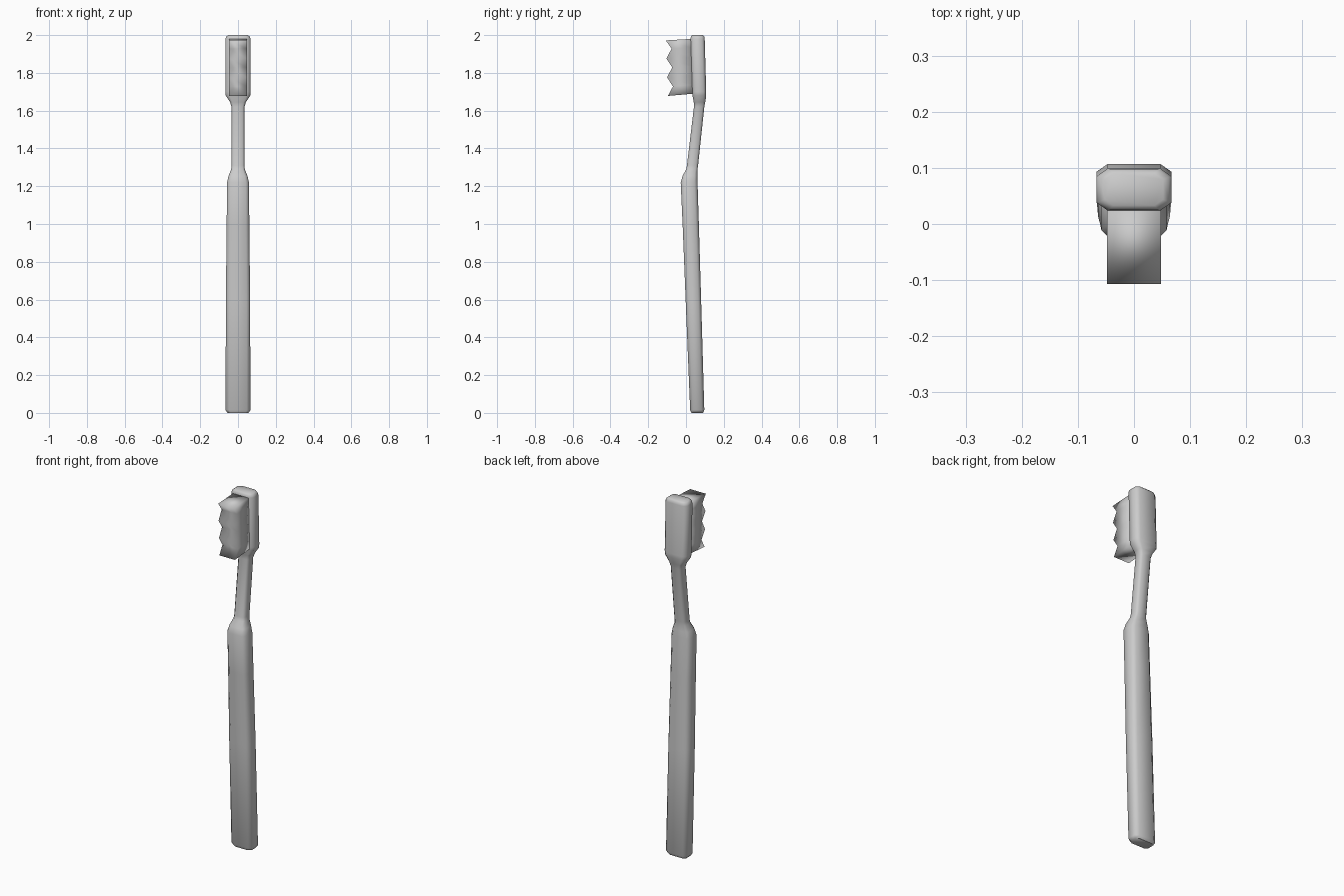
import bpy, bmesh

if "Cube" in bpy.data.objects:
    bpy.data.objects.remove(bpy.data.objects["Cube"])


def finish(name, bm, smooth_angle):
    bmesh.ops.recalc_face_normals(bm, faces=bm.faces)
    mesh = bpy.data.meshes.new(name)
    bm.to_mesh(mesh)
    bm.free()
    obj = bpy.data.objects.new(name, mesh)
    bpy.context.collection.objects.link(obj)
    bpy.ops.object.select_all(action='DESELECT')
    obj.select_set(True)
    bpy.context.view_layer.objects.active = obj
    bpy.ops.object.shade_smooth_by_angle(angle=smooth_angle)
    return obj


def octagon(bm, z, w, y0, y1):
    """Chamfered rectangle of half width w, from y0 to y1."""
    cx, cy = w * 0.30, (y1 - y0) * 0.19
    pts = [(-w + cx, y0), (w - cx, y0), (w, y0 + cy), (w, y1 - cy),
           (w - cx, y1), (-w + cx, y1), (-w, y1 - cy), (-w, y0 + cy)]
    return [bm.verts.new((x, y, z)) for x, y in pts]


# Handle, neck and head: one loft (z, half width, front y, back y)
sections = [
    (0.0, 0.056, 0.029, 0.090),
    (0.015, 0.066, 0.022, 0.097),
    (0.60, 0.064, -0.002, 0.080),
    (1.00, 0.060, -0.018, 0.068),
    (1.22, 0.058, -0.028, 0.061),
    (1.255, 0.050, -0.018, 0.060),
    (1.29, 0.036, 0.001, 0.061),
    (1.31, 0.034, 0.005, 0.064),
    (1.62, 0.034, 0.042, 0.097),
    (1.645, 0.042, 0.041, 0.102),
    (1.68, 0.065, 0.034, 0.107),
    (1.70, 0.067, 0.033, 0.107),
    (1.98, 0.067, 0.024, 0.099),
    (1.993, 0.062, 0.026, 0.097),
    (2.0, 0.052, 0.033, 0.090),
]
bm = bmesh.new()
rings = [octagon(bm, *s) for s in sections]
for a, b in zip(rings, rings[1:]):
    for i in range(8):
        j = (i + 1) % 8
        bm.faces.new((a[i], a[j], b[j], b[i]))
bm.faces.new(rings[0])
bm.faces.new(rings[-1])
finish("handle", bm, 1.0)

# Bristle block: zigzag side profile (y, z), extruded across x in strips
zigzag = [(-0.107, 1.972), (-0.076, 1.928), (-0.104, 1.876), (-0.073, 1.829),
          (-0.100, 1.776), (-0.069, 1.728), (-0.096, 1.678)]
bm = bmesh.new()
half = 0.048
rows = []
for i, (y, z) in enumerate(zigzag):
    back_z = 1.980 + (1.690 - 1.980) * i / (len(zigzag) - 1)
    back_y = 0.030 + 0.010 * i / (len(zigzag) - 1)
    rows.append([bm.verts.new(p) for p in (
        (-half, y, z), (half, y, z), (half, back_y, back_z), (-half, back_y, back_z))])
for a, b in zip(rows, rows[1:]):
    for i in range(4):
        j = (i + 1) % 4
        bm.faces.new((a[i], a[j], b[j], b[i]))
bm.faces.new(rows[0])
bm.faces.new(rows[-1])
finish("bristles", bm, 1.65)
